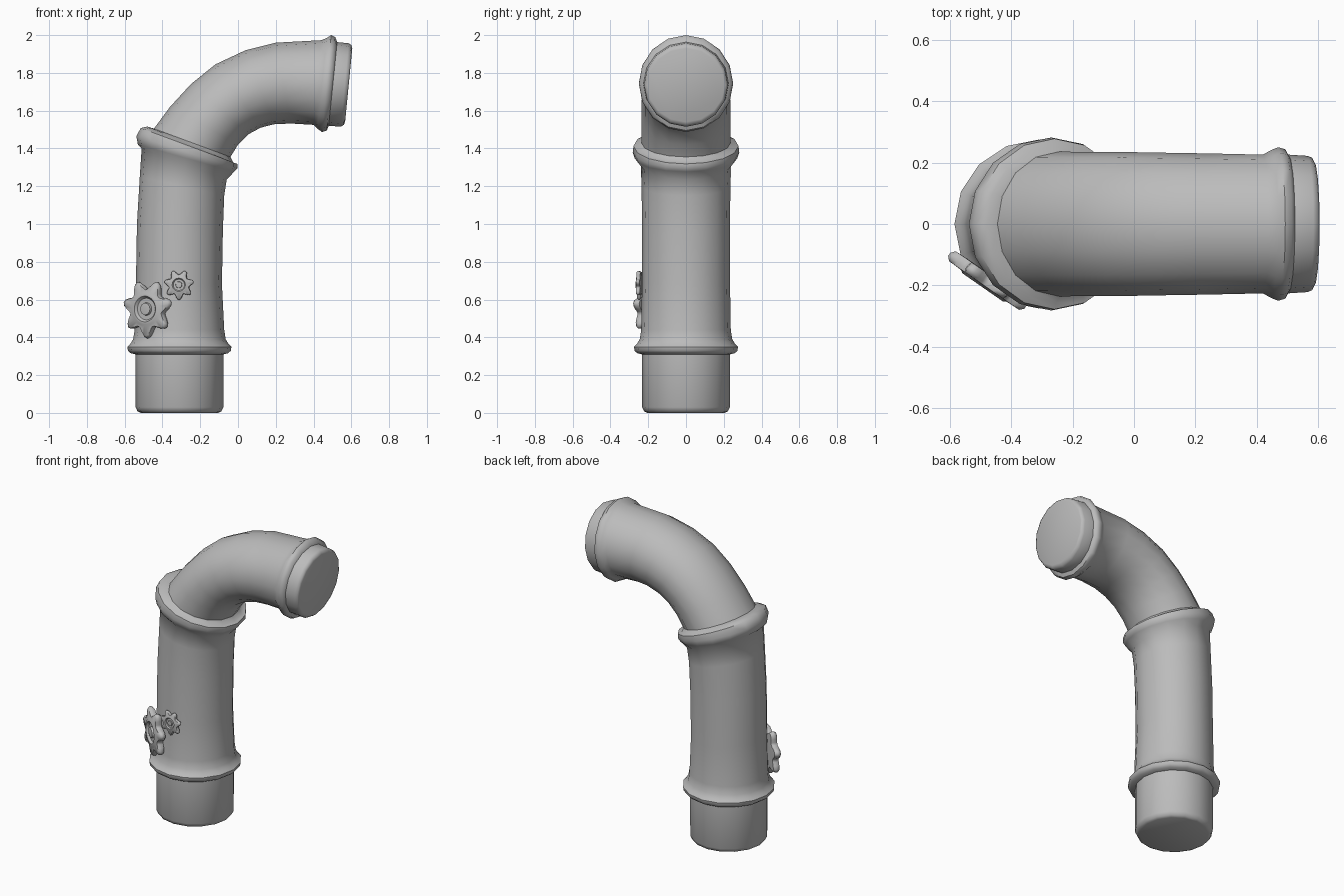
import bpy, bmesh, math
from mathutils import Vector

if "Cube" in bpy.data.objects:
    bpy.data.objects.remove(bpy.data.objects["Cube"])

grey = bpy.data.materials.new("plain_grey")
grey.diffuse_color = (0.5, 0.5, 0.5, 1)
grey.use_nodes = True
grey.node_tree.nodes["Principled BSDF"].inputs["Base Color"].default_value = grey.diffuse_color


def loft(name, rings, angle):
    """Skin a list of closed point rings and cap both ends."""
    bm = bmesh.new()
    loops = [[bm.verts.new(p) for p in ring] for ring in rings]
    n = len(loops[0])
    for a, b in zip(loops, loops[1:]):
        for i in range(n):
            j = (i + 1) % n
            bm.faces.new((a[i], a[j], b[j], b[i]))
    bm.faces.new(loops[0])
    bm.faces.new(loops[-1])
    bmesh.ops.recalc_face_normals(bm, faces=bm.faces)
    mesh = bpy.data.meshes.new(name)
    bm.to_mesh(mesh)
    bm.free()
    mesh.materials.append(grey)
    obj = bpy.data.objects.new(name, mesh)
    bpy.context.collection.objects.link(obj)
    bpy.ops.object.select_all(action='DESELECT')
    obj.select_set(True)
    bpy.context.view_layer.objects.active = obj
    bpy.ops.object.shade_smooth_by_angle(angle=math.radians(angle))
    return obj


def pipe_ring(ox, oz, ix, iz, ry, sides=16):
    """Elliptical section through an outer and an inner bend point."""
    o, i = Vector((ox, 0, oz)), Vector((ix, 0, iz))
    mid, half = (o + i) / 2, (o - i) / 2
    return [mid + half * math.cos(t) + Vector((0, ry * math.sin(t), 0))
            for t in (2 * math.pi * k / sides for k in range(sides))]


# Straight foot with its rounded collar: (height, radius)
foot = [(0, .205), (.008, .222), (.03, .232), (.31, .233), (.316, .258),
        (.33, .273), (.35, .275), (.365, .26), (.39, .245), (.44, .237)]
rings = [pipe_ring(-.31 - r, z, -.31 + r, z, r) for z, r in foot]

# Upright pipe, slanted collar, elbow, end collar, mouth:
# outer x, outer z, inner x, inner z, half depth
bend = [
    (-.54, .70, -.085, .68, .233), (-.535, 1.0, -.08, .97, .233),
    (-.52, 1.25, -.073, 1.15, .235), (-.51, 1.40, -.06, 1.235, .24),
    (-.53, 1.42, -.02, 1.277, .272), (-.538, 1.465, -.002, 1.295, .282),
    (-.515, 1.508, -.003, 1.318, .278), (-.48, 1.516, -.025, 1.325, .255),
    (-.445, 1.505, -.04, 1.355, .236),
    (-.36, 1.62, 0, 1.42, .235), (-.25, 1.74, .055, 1.475, .235),
    (-.12, 1.845, .12, 1.51, .234), (.04, 1.92, .19, 1.528, .232),
    (.20, 1.96, .28, 1.532, .23), (.44, 1.973, .40, 1.525, .226),
    (.47, 1.985, .42, 1.505, .24), (.493, 2.0, .445, 1.487, .25),
    (.515, 1.99, .47, 1.495, .244), (.525, 1.963, .48, 1.52, .226),
    (.585, 1.957, .545, 1.515, .222), (.6, 1.948, .56, 1.525, .216),
    (.605, 1.93, .567, 1.54, .205),
]
rings += [pipe_ring(*b) for b in bend]
loft("bent_pipe", rings, 50)


def gear(name, centre, normal, radius, teeth=7, steps=8):
    """Rounded cog with a raised hub, lying flat against the pipe."""
    n = Vector(normal).normalized()
    up = Vector((0, 0, 1))
    side = up.cross(n)
    # (scale, height, toothed amount) from back to hub
    section = [(.6, -.14, .0), (.92, -.13, .9), (1, -.04, 1), (1, .04, 1),
               (.92, .12, .9), (.58, .13, 0), (.52, .17, 0), (.44, .17, 0),
               (.37, .08, 0), (.22, .08, 0), (.2, .16, 0), (.12, .17, 0)]
    count = teeth * steps
    out = []
    for scale, height, toothed in section:
        ring = []
        for k in range(count):
            t = 2 * math.pi * k / count
            wave = (1 + math.cos(teeth * t)) / 2
            r = radius * scale * (1 - .32 * toothed * (1 - wave))
            ring.append(Vector(centre) + (-up * math.cos(t) + side * math.sin(t)) * r
                        + n * height * radius)
        out.append(ring)
    return loft(name, out, 50)


gear("large_gear", (-.478, -.185, .55), (-.57, -.82, 0), .155)
gear("small_gear", (-.312, -.248, .678), (-.12, -1, 0), .08)
